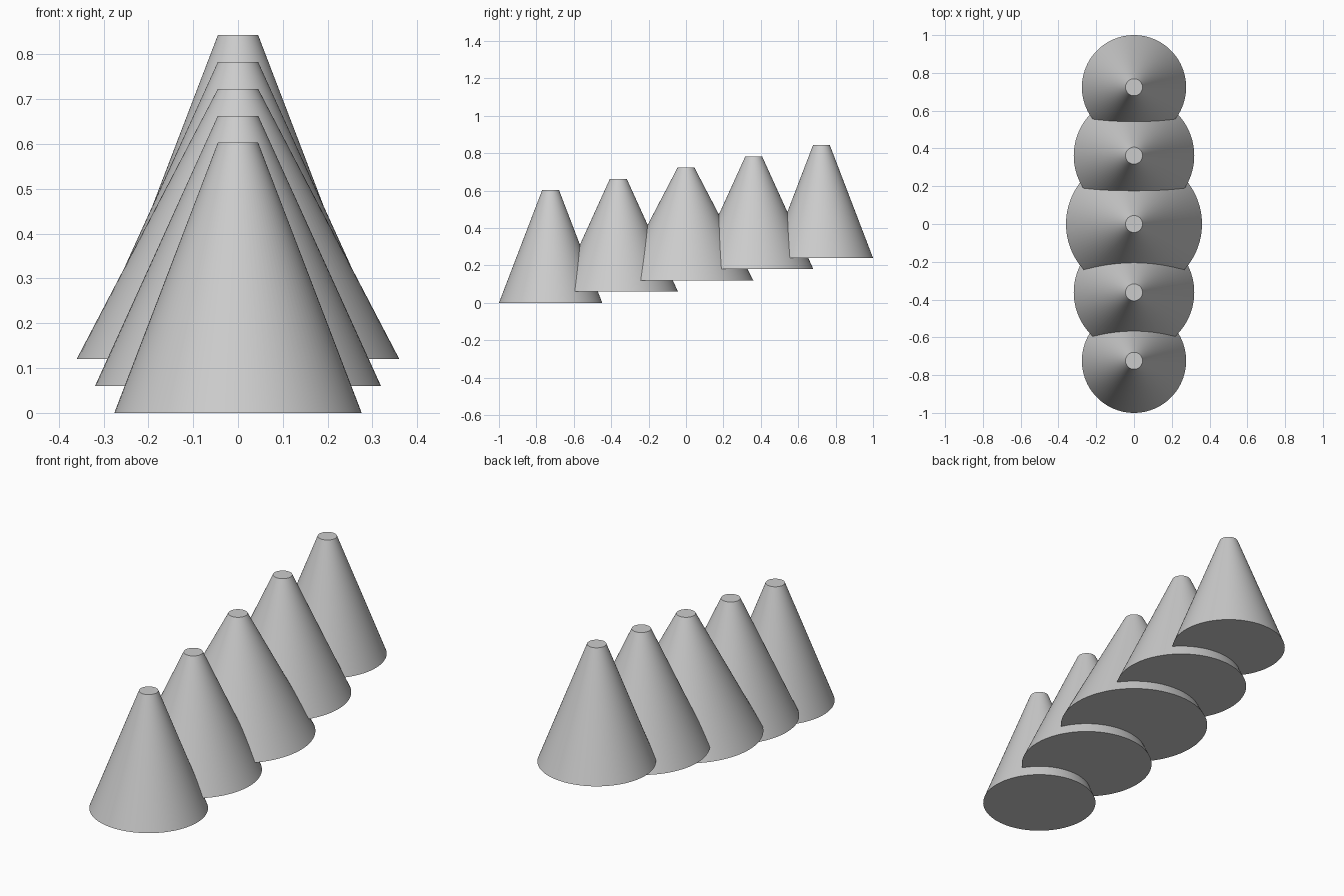
import bpy
import math

cube = bpy.data.objects.get("Cube")
if cube:
    bpy.data.objects.remove(cube, do_unlink=True)

grey = bpy.data.materials.new("neutral grey")
grey.use_nodes = True
colour = (0.6, 0.6, 0.6, 1)
grey.diffuse_color = colour
grey.node_tree.nodes["Principled BSDF"].inputs["Base Color"].default_value = colour

HEIGHT = 0.603
TOP_RADIUS = 0.045
SPACING = 0.362
RISE = 0.06


def add_cone(name, base_radius, y, z):
    """Truncated cone with its base at height z."""
    bpy.ops.mesh.primitive_cone_add(
        vertices=96, radius1=base_radius, radius2=TOP_RADIUS, depth=HEIGHT,
        location=(0, y, z + HEIGHT / 2))
    cone = bpy.context.object
    cone.name = name
    cone.data.materials.append(grey)
    bpy.ops.object.shade_smooth_by_angle(angle=math.radians(30))


# Row of overlapping cones climbing to the back, widest in the middle
names = ("front", "front_middle", "centre", "back_middle", "back")
radii = (0.276, 0.319, 0.36, 0.319, 0.276)
for i, (name, radius) in enumerate(zip(names, radii)):
    add_cone(name + "_cone", radius, (i - 2) * SPACING, i * RISE)
